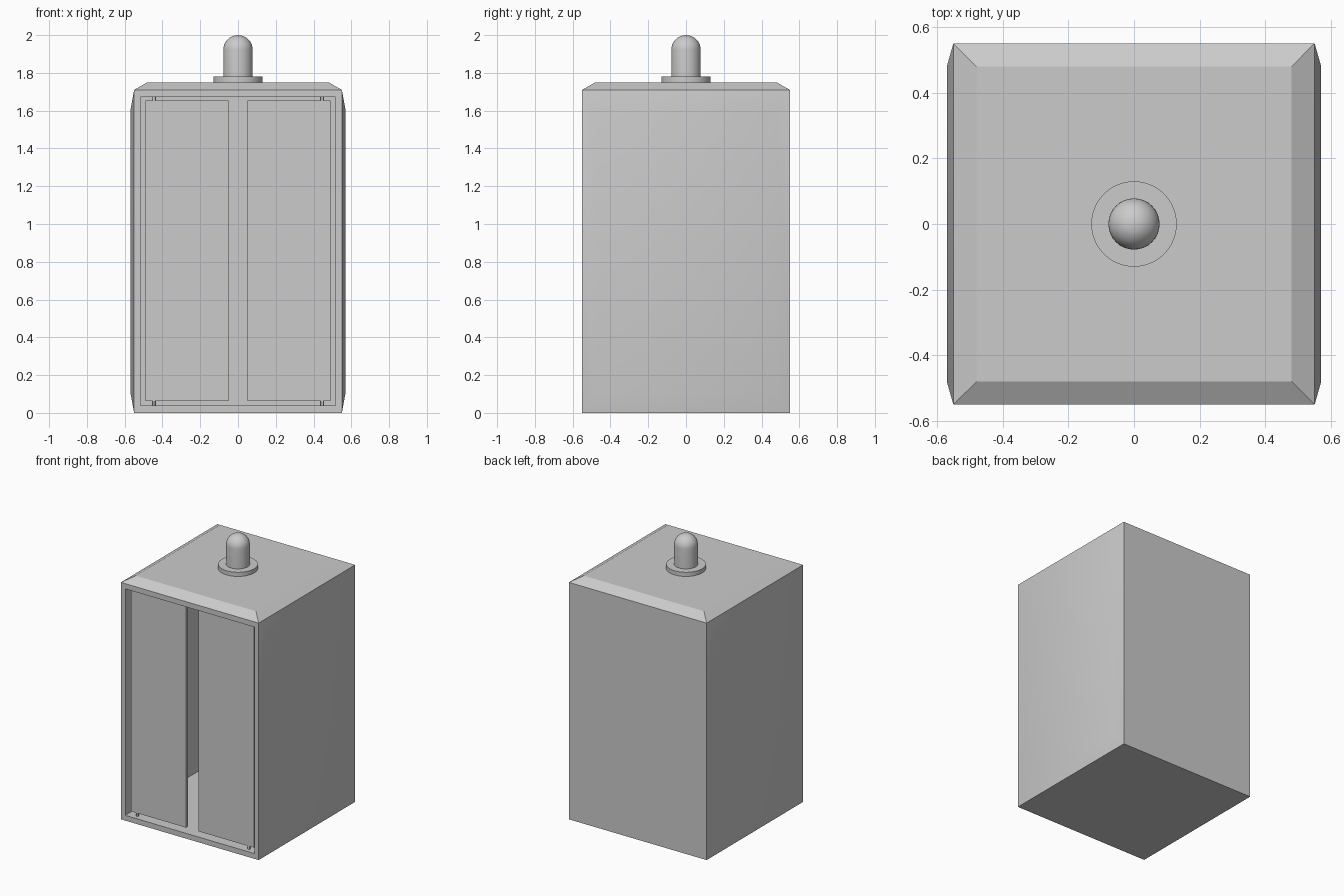
import bpy, bmesh, math
from mathutils import Vector

if "Cube" in bpy.data.objects:
    bpy.data.objects.remove(bpy.data.objects["Cube"])


def finish(name, bm, angle=None):
    bmesh.ops.recalc_face_normals(bm, faces=bm.faces)
    mesh = bpy.data.meshes.new(name)
    bm.to_mesh(mesh)
    bm.free()
    ob = bpy.data.objects.new(name, mesh)
    bpy.context.collection.objects.link(ob)
    if angle:
        bpy.ops.object.select_all(action='DESELECT')
        ob.select_set(True)
        bpy.context.view_layer.objects.active = ob
        bpy.ops.object.shade_smooth_by_angle(angle=math.radians(angle))
    return ob


def box(name, lo, hi):
    bm = bmesh.new()
    bmesh.ops.create_cube(bm, size=1)
    for v in bm.verts:
        v.co = [l if c < 0 else h for c, l, h in zip(v.co, lo, hi)]
    return finish(name, bm)


def lathe(name, profile, x=0, y=0, steps=32):
    """Revolve a (radius, height) profile about a vertical axis."""
    bm = bmesh.new()
    verts = [bm.verts.new((x + r, y, z)) for r, z in profile]
    edges = [bm.edges.new(p) for p in zip(verts, verts[1:])]
    bmesh.ops.spin(bm, geom=verts + edges, cent=(x, y, 0), axis=(0, 0, 1),
                   angle=math.tau, steps=steps, use_duplicate=False)
    bmesh.ops.remove_doubles(bm, verts=bm.verts, dist=1e-5)
    return finish(name, bm, 30)


W, H = 0.55, 1.71

# Cabinet shell: raised roof and side panels, hollow front
bm = bmesh.new()
bmesh.ops.create_cube(bm, size=1)
for v in bm.verts:
    v.co = (v.co.x * 2 * W, v.co.y * 2 * W, (v.co.z + 0.5) * H)
bm.normal_update()


def inset(face, margins, offset):
    """Inset a face by per-axis margins, then push it along its normal."""
    n, c = face.normal.copy(), face.calc_center_median()
    bmesh.ops.inset_individual(bm, faces=[face], thickness=0.02)
    for v in face.verts:
        for i in range(3):
            if abs(n[i]) < 0.5:
                half = (H / 2 if i == 2 else W) - margins[i]
                v.co[i] = c[i] + math.copysign(half, v.co[i] - c[i])
        v.co += n * offset


for face in list(bm.faces):
    n = face.normal.copy()
    if n.z > 0.9:
        inset(face, (0.07, 0.07, 0), 0.04)
    elif abs(n.x) > 0.9:
        inset(face, (0, 0.07, 0.11), 0.02)
    elif n.y < -0.9:
        inset(face, (0.035, 0, 0.038), 0)
        hollow = bmesh.ops.extrude_discrete_faces(bm, faces=[face])["faces"][0]
        for v in hollow.verts:
            v.co.y = W - 0.035
finish("cabinet", bm, 25)

# Paired front doors with pivot pins at top and bottom
for side, s in (("left", -1), ("right", 1)):
    x0, x1 = sorted((s * 0.05, s * 0.49))
    box(f"{side}_door", (x0, -0.52, 0.062), (x1, -0.50, 1.655))
    for end, z0, z1 in (("lower", 0.036, 0.064), ("upper", 1.653, 1.674)):
        lathe(f"{side}_{end}_pivot", [(0, z0), (0.01, z0), (0.01, z1), (0, z1)],
              s * 0.445, -0.51, 12)

# Roof lamp: flat base and domed bulb
lathe("lamp_base", [(0, 1.75), (0.13, 1.75), (0.13, 1.78), (0, 1.78)], steps=48)
dome = [(0.078 * math.cos(a), 1.922 + 0.078 * math.sin(a))
        for a in (math.radians(i * 9) for i in range(10))]
lathe("lamp_bulb", [(0, 1.78), (0.078, 1.78)] + dome[:-1] + [(0, 2.0)])
